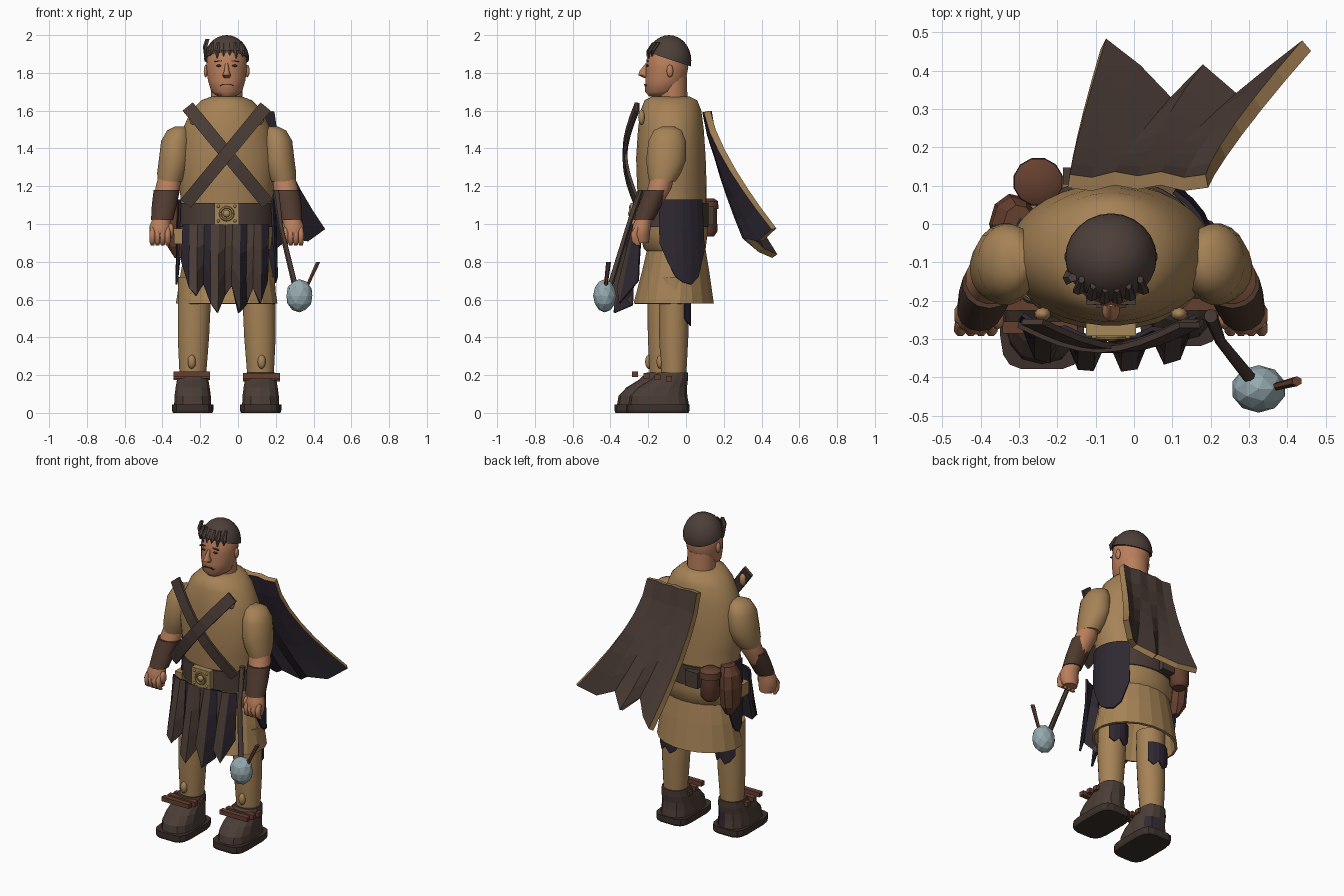
import bpy, bmesh, math
from mathutils import Vector

if "Cube" in bpy.data.objects:
    bpy.data.objects.remove(bpy.data.objects["Cube"])

CX = -0.06  # body centre line
smooth_objects = []


def material(name, r, g, b):
    m = bpy.data.materials.new(name)
    m.use_nodes = True
    m.diffuse_color = (r, g, b, 1)
    bsdf = next(n for n in m.node_tree.nodes if n.type == "BSDF_PRINCIPLED")
    bsdf.inputs["Base Color"].default_value = (r, g, b, 1)
    return m


TAN = material("tan cloth", 0.38, 0.225, 0.093)
SKIN = material("skin", 0.49, 0.21, 0.107)
HAIR = material("hair", 0.075, 0.05, 0.042)
LEATHER = material("dark leather", 0.07, 0.046, 0.037)
PURPLE = material("dark purple cloth", 0.028, 0.021, 0.032)
BROWN = material("red brown leather", 0.13, 0.05, 0.028)
BRACER = material("bracer leather", 0.08, 0.042, 0.028)
STEEL = material("steel", 0.3, 0.4, 0.43)
BRASS = material("brass", 0.38, 0.25, 0.1)
SOLE = material("sole", 0.045, 0.03, 0.025)


def finish(name, bm, mats, smooth=False):
    me = bpy.data.meshes.new(name)
    bm.to_mesh(me)
    bm.free()
    ob = bpy.data.objects.new(name, me)
    bpy.context.collection.objects.link(ob)
    for m in mats:
        me.materials.append(m)
    if smooth:
        smooth_objects.append(ob)
    return ob


def loft(name, rings, mat, sides=20, smooth=True, power=1, caps=True):
    """Stack of level ellipses: x, y, z, x radius, y radius."""
    bm = bmesh.new()
    loops = []
    for x, y, z, rx, ry in sorted(rings, key=lambda r: r[2]):
        loop = []
        for k in range(sides):
            a = math.tau * (k + 0.5) / sides
            c, s = math.cos(a), math.sin(a)
            loop.append(bm.verts.new((x + rx * math.copysign(abs(c) ** power, c),
                                      y + ry * math.copysign(abs(s) ** power, s), z)))
        loops.append(loop)
    for lo, hi in zip(loops, loops[1:]):
        for k in range(sides):
            n = (k + 1) % sides
            bm.faces.new((lo[k], lo[n], hi[n], hi[k]))
    if caps:
        bm.faces.new(loops[0][::-1])
        bm.faces.new(loops[-1])
    return finish(name, bm, [mat], smooth)


def body(name, rings, mat, side=1, **kw):
    return loft(name, [(CX + side * r[0],) + tuple(r[1:]) for r in rings], mat, **kw)


def sheet(name, top, bottom, rows, thick, mats, bend=(1, 1), rule=None):
    """Cloth between two edges; mats are outside, inside and rim."""
    bm = bmesh.new()
    grid = []
    for r in range(rows + 1):
        t = r / rows
        amount = (t ** bend[0], t ** bend[1], t)
        grid.append([bm.verts.new([p + (q - p) * w for p, q, w in zip(a, b, amount)])
                     for a, b in zip(top, bottom)])
    for up, dn in zip(grid, grid[1:]):
        for i in range(len(top) - 1):
            f = bm.faces.new((up[i], dn[i], dn[i + 1], up[i + 1]))
            if rule and rule(i):
                f.material_index = 1
    ob = finish(name, bm, mats)
    mod = ob.modifiers.new("thickness", "SOLIDIFY")
    mod.thickness, mod.offset = thick, 0
    mod.material_offset, mod.material_offset_rim = 1, 2
    return ob


def ball(name, loc, size, mat, smooth=True, sub=2):
    bm = bmesh.new()
    bmesh.ops.create_icosphere(bm, subdivisions=sub, radius=1)
    for v in bm.verts:
        v.co = Vector(loc) + v.co * Vector(size)
    return finish(name, bm, [mat], smooth)


def box(name, loc, size, mat, tilt=0):
    bm = bmesh.new()
    bmesh.ops.create_cube(bm, size=1)
    for v in bm.verts:
        v.co *= Vector(size)
    ob = finish(name, bm, [mat])
    ob.location = loc
    ob.rotation_euler.y = tilt
    return ob


# Torso, tunic skirt and belt
body("torso", [(0, -.08, 1.675, .08, .1), (0, -.08, 1.655, .135, .14), (0, -.08, 1.6, .19, .162),
               (0, -.08, 1.5, .235, .175), (0, -.08, 1.35, .268, .185), (0, -.075, 1.2, .252, .185),
               (0, -.07, 1.05, .236, .18), (0, -.065, .95, .245, .18), (0, -.06, .87, .235, .165),
               (0, -.06, .83, .18, .12)], TAN, sides=32)
skirt = body("tunic_skirt", [(0, -.05, .9, .215, .15), (0, -.055, .75, .245, .18),
                             (0, -.065, .58, .272, .215)], TAN, smooth=False, caps=False)
skirt.modifiers.new("thickness", "SOLIDIFY").thickness = .015
body("belt", [(0, -.072, .985, .25, .193), (0, -.072, 1.11, .247, .193)], LEATHER, sides=28)

# Belt buckle with boss and studs
box("buckle", (CX, -.275, 1.055), (.13, .035, .115), BRASS)
ball("buckle_boss", (CX, -.293, 1.055), (.02, .014, .02), BRASS)
bpy.ops.mesh.primitive_torus_add(location=(CX, -.295, 1.055), rotation=(math.pi / 2, 0, 0),
                                 major_radius=.034, minor_radius=.007, major_segments=16, minor_segments=6)
bpy.context.object.name = "buckle_ring"
bpy.context.object.data.materials.append(BRASS)
for k in range(4):
    a = math.pi / 4 + k * math.pi / 2
    ball("buckle_stud", (CX + .062 * math.cos(a), -.293, 1.055 + .055 * math.sin(a)),
         (.009, .008, .009), BRASS, sub=1)

# Crossed chest straps, bulging forward
for s in (1, -1):
    upper, lower = [], []
    for k in range(9):
        t = k / 8
        x, z = -.205 + .42 * t, 1.62 - .51 * t
        y = -.255 - .065 * math.sin(math.pi * t) - .004 * (1 - s)
        upper.append((CX + s * (x + .027), y, z + .022))
        lower.append((CX + s * (x - .027), y, z - .022))
    if s < 0:
        upper, lower = upper[::-1], lower[::-1]
    sheet("chest_strap", upper, lower, 1, .016, [LEATHER] * 3)

# Head, neck and face
body("neck", [(0, -.07, 1.62, .085, .08), (0, -.07, 1.78, .085, .075)], SKIN)
body("head", [(0, -.145, 1.675, .045, .05), (0, -.125, 1.7, .082, .092), (0, -.108, 1.76, .1, .108),
              (0, -.1, 1.83, .108, .113), (0, -.1, 1.9, .103, .106), (0, -.1, 1.94, .07, .075)],
     SKIN, sides=24)
body("nose", [(0, -.205, 1.85, .008, .01), (0, -.225, 1.81, .014, .022),
              (0, -.224, 1.788, .023, .03), (0, -.212, 1.773, .015, .012)], SKIN, sides=12)
box("mouth", (CX, -.216, 1.738), (.05, .012, .006), BRACER)
for s in (1, -1):
    ball("ear", (CX + s * .11, -.085, 1.81), (.012, .018, .034), SKIN)
    ball("eye", (CX + s * .042, -.204, 1.838), (.015, .007, .006), SOLE)
    box("eyebrow", (CX + s * .045, -.204, 1.862), (.04, .012, .006), HAIR, s * .12)
    box("mouth_corner", (CX + s * .03, -.213, 1.734), (.014, .012, .006), BRACER, s * .5)

# Cropped hair with a jagged fringe
bm = bmesh.new()
bmesh.ops.create_uvsphere(bm, u_segments=24, v_segments=16, radius=1)
for v in bm.verts:
    v.co = Vector((CX, -.09, 1.865)) + v.co * Vector((.12, .118, .135))
bmesh.ops.bisect_plane(bm, geom=bm.verts[:] + bm.edges[:] + bm.faces[:], clear_inner=True,
                       plane_co=(CX, -.09, 1.872), plane_no=(0, .3, .9))
bmesh.ops.holes_fill(bm, edges=[e for e in bm.edges if e.is_boundary], sides=0)
finish("hair", bm, [HAIR], True)
for k in range(6):
    x = -.085 + k * .034
    y = -.2 + 3.5 * x * x
    low = (0, .016, .006)[k % 3]
    body("fringe_lock", [(x, y - .006, 1.892 - low, .003, .003), (x, y, 1.918, .016, .01),
                         (x * .9, y + .03, 1.962, .008, .01)], HAIR, sides=6, smooth=False)
body("hair_tuft", [(-.11, -.13, 1.86, .006, .012), (-.113, -.14, 1.94, .013, .02),
                   (-.1, -.14, 1.98, .012, .012)], HAIR, sides=5, smooth=False)


def arc(cx, cy, rx, ry, start, end, heights):
    n = len(heights) - 1
    angles = [math.radians(start + (end - start) * k / n) for k in range(n + 1)]
    return [(cx + rx * math.cos(a), cy + ry * math.sin(a), z) for a, z in zip(angles, heights)]


for s in (1, -1):
    # Arms
    body("sleeve", [(.245, -.095, 1.515, .03, .035), (.258, -.097, 1.495, .058, .075),
                    (.268, -.1, 1.44, .08, .1), (.275, -.105, 1.34, .085, .107),
                    (.289, -.115, 1.27, .08, .09), (.3, -.125, 1.225, .066, .07)], TAN, s)
    body("forearm", [(.303, -.125, 1.25, .06, .062), (.312, -.14, 1.19, .067, .065),
                     (.345, -.23, 1.0, .045, .042)], SKIN, s, sides=16)
    body("bracer", [(.317, -.155, 1.18, .071, .065), (.33, -.19, 1.1, .068, .062),
                    (.342, -.225, 1.02, .06, .055)], BRACER, s, sides=14)
    body("hand", [(.345, -.22, 1.05, .04, .038), (.352, -.235, .99, .058, .05), (.352, -.24, .94, .058, .05),
                  (.348, -.235, .9, .045, .04)], SKIN, s, sides=12)
    for k in range(4):
        x = .312 + k * .027
        body("finger", [(x, -.25, .885, .01, .012), (x, -.268, .905, .016, .02),
                        (x, -.274, .95, .017, .02), (x, -.255, .985, .012, .015)], SKIN, s, sides=8)
    ball("thumb", (CX + s * .296, -.25, .965), (.018, .025, .04), SKIN)

    # Legs and boots, one foot ahead of the other
    y = -.095 + s * .03
    body("leg", [(.17, y, .72, .088, .08), (.172, y, .55, .087, .08), (.176, y, .4, .084, .078),
                 (.18, y, .15, .068, .065)], TAN, s)
    body("sole", [(.18, y - .085, 0, .105, .165), (.18, y - .085, .012, .11, .17),
                  (.18, y - .085, .045, .11, .17)], SOLE, s, sides=16, power=.45, smooth=False)
    boot = body("boot", [(.18, y - .08, .045, .1, .16), (.18, y - .08, .09, .098, .152),
                         (.18, y - .06, .135, .092, .13), (.18, y - .025, .175, .085, .1),
                         (.18, y - .003, .215, .076, .078)], LEATHER, s, sides=14, smooth=False, power=.8)
    boot.data.materials.append(PURPLE)
    for p in boot.data.polygons:
        if s < 0 and p.center.x > -.22 and p.center.y > -.12 and p.center.z < .12:
            p.material_index = 1
    for k in range(3):
        box("ankle_bar", (CX + s * .185, y - .145 + k * .06, .2 - s * .004 - k * .008), (.195, .032, .028), BROWN)
    ball("shin_knob", (CX + s * .185, y - .072, .27), (.022, .02, .038), TAN)
    ball("chest_knob", (CX + s * .178, -.235, 1.565), (.022, .018, .042), TAN)

    # Torn hip cloth and patches behind the knees
    start, end = (-21, 50) if s > 0 else (155, 195)
    hem = [.9, .8, .72, .69, .68, .72, .86]
    sheet("hip_cloth", arc(CX, -.07, .256, .2, start, end, [1.13] * 7),
          arc(CX, -.065, .266, .208, start, end, hem), 3, .012, [PURPLE] * 3)
    sheet("knee_patch", arc(CX + s * .172, y, .093, .09, 40, 140, [.62] * 6),
          arc(CX + s * .174, y, .092, .09, 40, 140, [.5, .47, .5, .46, .48, .52]), 1, .008, [PURPLE] * 3)

# Ragged front cloth in deep folds
hems = [.8, .66, .62, .68, .58, .53, .62, .67, .53, .57, .66, .58, .7]
top, bottom = [], []
for k, z in enumerate(hems):
    x = -.29 + k * .0375
    edge = .9 * (x - CX) ** 2
    out = k % 3 != 0
    top.append((x, -.283 + edge - .012 * out, 1.0))
    bottom.append((x - .006, -.295 + edge - .085 * out, z))
sheet("front_cloth", top, bottom, 3, .012, [LEATHER, PURPLE, PURPLE], rule=lambda i: i in (0, 3, 8, 11))

# Wind-blown cape
ends = [(.45, .465, .975), (.36, .395, .91), (.27, .325, .93), (.18, .4, .86), (.1, .315, .93),
        (.01, .4, .86), (-.08, .47, .83)]
tops = [(.19 - .06 * k, .112 + .008 * math.sin(k * math.pi / 6) - .012 * (k % 2), 1.595) for k in range(7)]
sheet("cape", tops, ends, 6, .036, [LEATHER, PURPLE, TAN], bend=(1.65, 1.38))

# Belt pouches
loft("round_pouch", [(-.25, .11, .935, .04, .04), (-.25, .11, .96, .058, .058), (-.25, .11, 1.09, .056, .056)],
     BROWN, sides=12)
loft("round_pouch_lid", [(-.25, .11, 1.08, .066, .064), (-.25, .11, 1.12, .064, .062),
                         (-.25, .11, 1.135, .04, .04)], BROWN, sides=12)
loft("long_pouch", [(-.31, .0, .82, .025, .03), (-.315, .0, .88, .058, .065), (-.315, .0, 1.0, .063, .08),
                    (-.31, .0, 1.08, .06, .072), (-.3, .0, 1.13, .04, .05)], BROWN, sides=9, smooth=False)
box("back_pouch", (-.14, .125, 1.045), (.09, .045, .1), LEATHER)
box("side_pouch", (-.315, -.11, .935), (.05, .09, .08), TAN)

# Mace
loft("mace_shaft", [(.2, -.24, 1.18, .018, .018), (.225, -.305, .99, .014, .014),
                    (.305, -.405, .66, .017, .017)], LEATHER, sides=8)
ball("mace_head", (.325, -.43, .62), (.072, .062, .088), STEEL, smooth=False)
loft("mace_spike", [(.365, -.425, .67, .01, .01), (.425, -.41, .8, .013, .013)], BROWN, sides=6, smooth=False)

# Smooth the rounded parts while keeping sharp edges
bpy.ops.object.select_all(action="DESELECT")
for ob in smooth_objects:
    ob.select_set(True)
bpy.context.view_layer.objects.active = smooth_objects[0]
bpy.ops.object.shade_smooth_by_angle(angle=math.radians(45))
